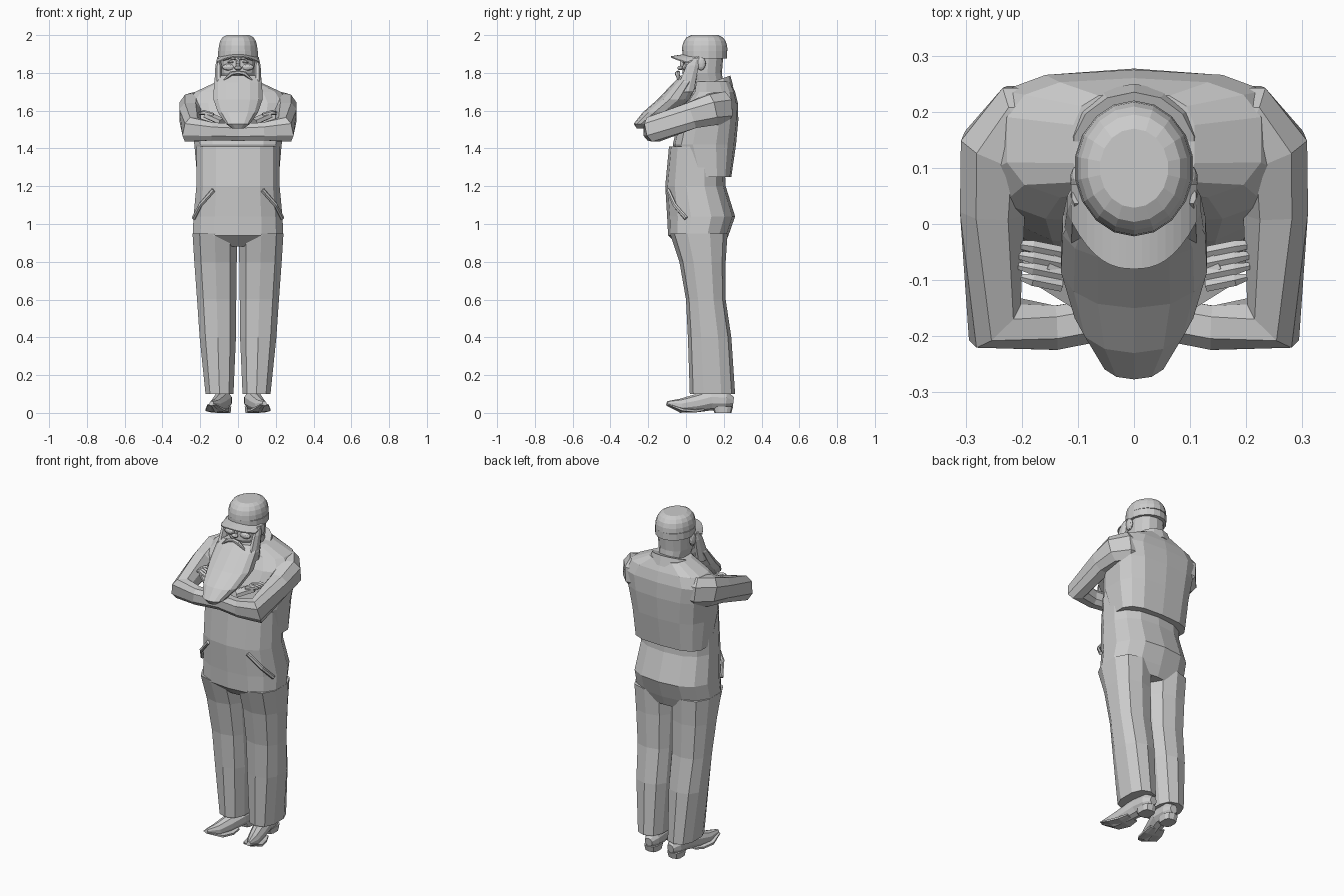
import bpy, bmesh
from math import sin, cos, pi, copysign
from mathutils import Vector

if "Cube" in bpy.data.objects:
    bpy.data.objects.remove(bpy.data.objects["Cube"])

grey = bpy.data.materials.new("plain grey")
grey.use_nodes = True
shade = .6
grey.diffuse_color = (shade, shade, shade, 1)
grey.node_tree.nodes["Principled BSDF"].inputs["Base Color"].default_value = grey.diffuse_color


def outline(sides, square):
    """Unit rounded outline; a larger square value gives boxier corners."""
    for i in range(sides):
        angle = 2 * pi * (i + .5) / sides
        yield [copysign(abs(v) ** (2 / square), v) for v in (cos(angle), sin(angle))]


def finish(name, bm, mirror):
    """Turn the bmesh into a grey object, optionally mirrored across x."""
    bmesh.ops.recalc_face_normals(bm, faces=bm.faces)
    mesh = bpy.data.meshes.new(name)
    bm.to_mesh(mesh)
    bm.free()
    mesh.materials.append(grey)
    part = bpy.data.objects.new(name, mesh)
    bpy.context.collection.objects.link(part)
    if mirror:
        part.modifiers.new("mirror", 'MIRROR')


def loft(name, rings, mirror=False):
    """Skin a list of rings and close both ends."""
    bm = bmesh.new()
    loops = [[bm.verts.new(point) for point in ring] for ring in rings]
    for lower, upper in zip(loops, loops[1:]):
        for i in range(len(lower)):
            bm.faces.new((lower[i - 1], lower[i], upper[i], upper[i - 1]))
    bm.faces.new(loops[0])
    bm.faces.new(loops[-1])
    finish(name, bm, mirror)


def column(name, rows, sides=14, square=2, lean=None, tilt=0, mirror=False):
    """Rows are height, half width, front y and back y; lean gives x at a height."""
    rings = []
    for z, width, front, back in rows:
        x = lean(z) if lean else 0
        y, depth = (front + back) / 2, (back - front) / 2
        rings.append([(x + width * u, y + depth * v, z + tilt * depth * v)
                      for u, v in outline(sides, square)])
    loft(name, rings, mirror)


def tube(name, path, width, height, swell=None, sides=8, square=2, mirror=False):
    """Sweep an outline along a path; swell scales it at each path point."""
    path = [Vector(point) for point in path]
    rings = []
    for i, centre in enumerate(path):
        before = (centre - path[i - 1]).normalized() if i else Vector()
        after = (path[i + 1] - centre).normalized() if i + 1 < len(path) else Vector()
        along = (before + after).normalized()
        across = along.cross(Vector((0, 0, 1))).normalized()
        up = across.cross(along)
        size = swell[i] if swell else 1
        rings.append([centre + size * (across * width * u + up * height * v)
                      for u, v in outline(sides, square)])
    loft(name, rings, mirror)


def ball(name, centre, size, mirror=False):
    """Low-poly ellipsoid for small features."""
    bm = bmesh.new()
    bmesh.ops.create_icosphere(bm, subdivisions=2, radius=1)
    for vert in bm.verts:
        vert.co = Vector(centre) + vert.co * Vector(size)
    finish(name, bm, mirror)


# Trousers: belly and seat, then two tapering legs with pockets
column("overalls_body", [
    (.88, .19, -.03, .2), (.94, .245, -.095, .225), (1.04, .24, -.1, .26),
    (1.2, .225, -.11, .21), (1.41, .225, -.09, .2)], square=2.5)
column("trouser_leg", [
    (.1, .077, .02, .26), (.4, .1, .01, .24), (.6, .108, 0, .21),
    (.8, .117, -.035, .21), (.95, .122, -.085, .22)],
    sides=10, square=2.5, lean=lambda z: .095 + .03 * z, mirror=True)
tube("front_pocket", [(.13, -.095, 1.18), (.2, -.06, 1.1), (.235, 0, 1.03)],
     width=.01, height=.012, sides=6, mirror=True)

# Shirt overhanging the waist, with broad shoulders and a tilted collar
column("shirt", [
    (1.25, .22, 0, .24), (1.42, .235, -.07, .265), (1.55, .255, -.04, .277),
    (1.64, .275, 0, .275), (1.7, .23, .04, .26), (1.755, .11, .05, .235)], square=3)
column("collar", [(1.69, .135, .02, .25), (1.75, .11, .03, .235)], tilt=.35)

# Folded arms, with each hand resting on the other arm
tube("folded_arm", [
    (.1, .18, 1.62), (.2, .18, 1.615), (.242, .13, 1.605), (.252, .03, 1.575),
    (.248, -.175, 1.5), (.14, -.185, 1.49), (0, -.16, 1.485)],
    width=.056, height=.068, swell=(1.2, 1.35, 1.3, 1.1, 1.05, .75, .7),
    square=2.5, mirror=True)
for side, word in ((1, "left"), (-1, "right")):
    tube(word + "_hand", [(side * .08, -.125, 1.54), (side * .16, -.075, 1.575)],
         width=.042, height=.02, sides=6)
    for finger in range(4):
        y = -.11 + finger * .02
        reach = .2 + finger * .005
        tube(f"{word}_finger_{finger + 1}",
             [(side * .13, y, 1.575), (side * .18, y + .01, 1.59), (side * reach, y + .015, 1.585)],
             width=.012, height=.013, swell=(1, 1, .6), sides=6)

# Shoes: an upper with the toe turned out and up, a thin sole and a heel
tube("shoe", [
    (.072, .25, .06), (.075, .21, .065), (.08, .13, .068),
    (.1, .05, .05), (.12, -.03, .038), (.14, -.1, .05)],
    width=.045, height=.05, swell=(.5, 1, 1.1, .95, .75, .25), sides=10, mirror=True)
tube("shoe_sole", [(.09, .09, .018), (.1, .04, .01), (.12, -.03, .016), (.14, -.1, .045)],
     width=.056, height=.009, swell=(.8, 1, 1, .4), square=4, mirror=True)
column("shoe_heel", [(0, .038, .15, .24), (.035, .042, .14, .25)],
       sides=10, square=3, lean=lambda z: .076, mirror=True)

# Head and face
column("head", [
    (1.66, .08, .04, .2), (1.76, .08, 0, .195), (1.8, .09, -.02, .19),
    (1.92, .095, -.01, .2)], square=2.3)
ball("nose_bridge", (0, -.02, 1.85), (.011, .013, .03))
ball("nose_tip", (0, -.03, 1.826), (.02, .016, .012))
tube("brow", [(.01, -.02, 1.875), (.045, -.02, 1.88), (.08, 0, 1.87)],
     width=.009, height=.007, sides=6, mirror=True)
ball("eye", (.04, -.012, 1.858), (.017, .008, .007), mirror=True)
ball("cheek", (.05, -.004, 1.83), (.035, .016, .018), mirror=True)
ball("ear", (.1, .08, 1.85), (.014, .025, .037), mirror=True)

# Moustache and long beard sweeping forward over the arms
tube("moustache", [(0, -.042, 1.803), (.035, -.045, 1.797), (.075, -.04, 1.762)],
     width=.015, height=.012, swell=(.8, 1, .3), sides=6, mirror=True)
column("beard", [
    (1.785, .115, -.03, .07), (1.75, .13, -.065, .06), (1.66, .133, -.15, .025),
    (1.59, .108, -.23, -.06), (1.53, .065, -.277, -.17), (1.505, .03, -.26, -.21)],
    square=2.3)
column("sideburn", [(1.88, .008, .035, .065), (1.84, .018, 0, .07), (1.7, .026, -.06, .045)],
       sides=8, lean=lambda z: .103, mirror=True)

# Cap: straight band, flat-topped crown and a downturned brim
column("cap_band", [(z, .107, -.018, .217) for z in (1.875, 1.915)], sides=18)
crown = []
for step in range(5):
    angle = step / 4 * pi / 2.4
    spread = cos(angle) ** .4
    crown.append((1.917 + .086 * sin(angle), .105 * spread, .1 - .122 * spread, .1 + .12 * spread))
column("cap_crown", crown, sides=18)
brim = []
for step in range(-8, 9):
    turn = step / 8
    x, front, top = .112 * turn, -.08 + .085 * abs(turn) ** 2.5, 1.9 - .03 * turn ** 2
    brim.append([(x, .07, top + .012), (x, front, top - .012),
                 (x, front, top - .018), (x, .07, top)])
loft("cap_brim", brim)
